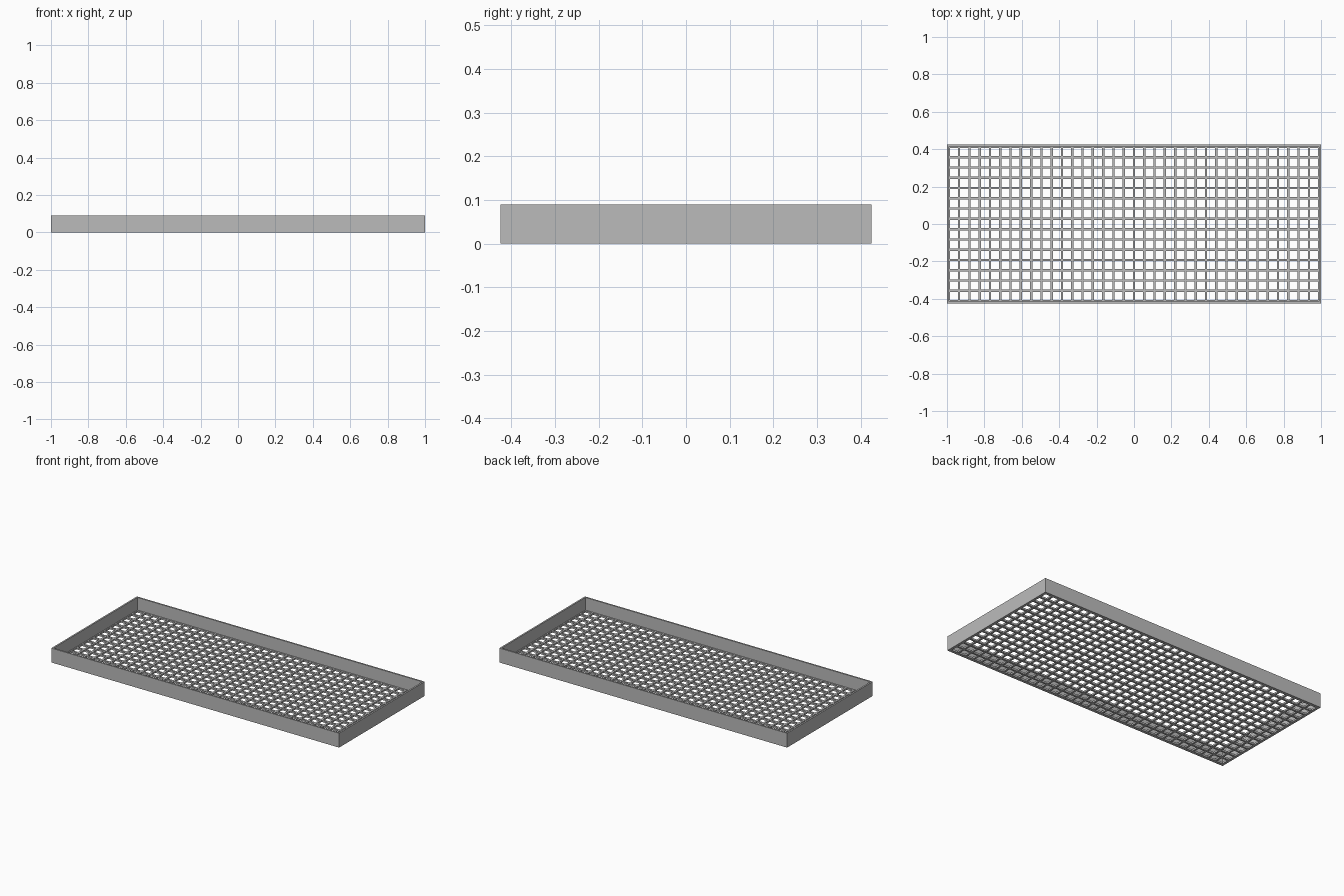
import bpy, bmesh

cube = bpy.data.objects.get("Cube")
if cube:
    bpy.data.objects.remove(cube, do_unlink=True)

HALF_X, HALF_Y, HEIGHT = 1.0, 0.425, 0.09
WALL, FLOOR = 0.01, 0.011
COLS, ROWS = 36, 15
PITCH, HOLE = 0.055, 0.043

grey = bpy.data.materials.new("plain grey")
grey.use_nodes = True
colour = (0.5, 0.5, 0.5, 1)
grey.diffuse_color = colour
grey.node_tree.nodes["Principled BSDF"].inputs["Base Color"].default_value = colour


def hole_lines(count, half):
    """Outer edge, both edges of every hole, outer edge."""
    lines = [-half]
    for i in range(count):
        centre = (i - (count - 1) / 2) * PITCH
        lines += [centre - HOLE / 2, centre + HOLE / 2]
    return lines + [half]


def pierced_slab(name, xs, ys, height):
    """Slab split along the given lines, open wherever both cell indices are odd."""
    bm = bmesh.new()
    grid = [[bm.verts.new((x, y, 0)) for y in ys] for x in xs]
    for i in range(len(xs) - 1):
        for j in range(len(ys) - 1):
            if not (i % 2 and j % 2):
                bm.faces.new((grid[i][j], grid[i + 1][j],
                              grid[i + 1][j + 1], grid[i][j + 1]))
    top = bmesh.ops.extrude_face_region(bm, geom=bm.faces[:], use_keep_orig=True)
    moved = [v for v in top["geom"] if isinstance(v, bmesh.types.BMVert)]
    bmesh.ops.translate(bm, verts=moved, vec=(0, 0, height))
    bmesh.ops.recalc_face_normals(bm, faces=bm.faces[:])
    mesh = bpy.data.meshes.new(name)
    bm.to_mesh(mesh)
    bm.free()
    mesh.materials.append(grey)
    obj = bpy.data.objects.new(name, mesh)
    bpy.context.collection.objects.link(obj)
    return obj


# Perforated floor, fitted inside the walls
inner_x, inner_y = HALF_X - WALL, HALF_Y - WALL
pierced_slab("grid_floor", hole_lines(COLS, inner_x), hole_lines(ROWS, inner_y), FLOOR)

# Raised wall around the tray
pierced_slab("tray_wall",
             [-HALF_X, -inner_x, inner_x, HALF_X],
             [-HALF_Y, -inner_y, inner_y, HALF_Y], HEIGHT)
